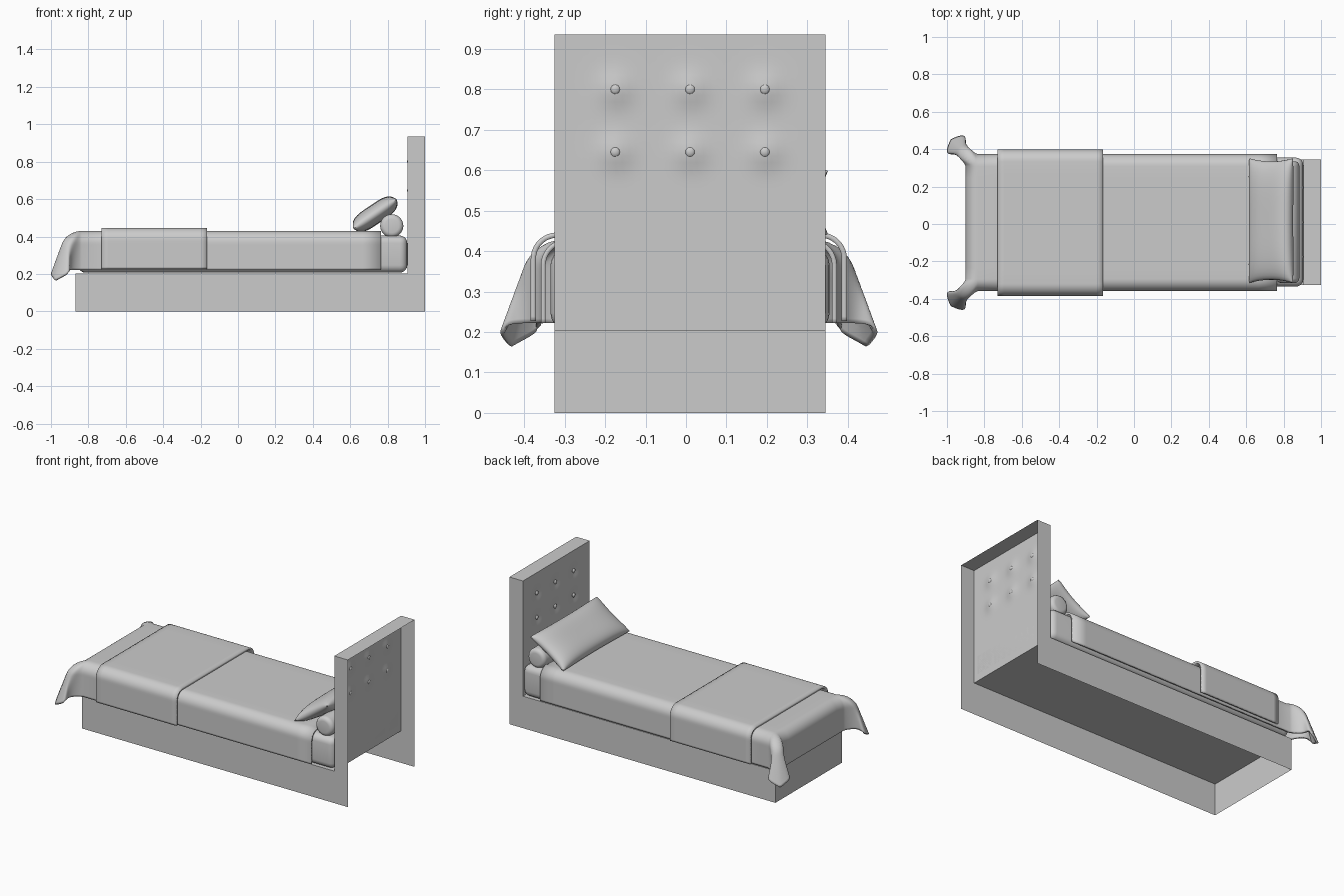
import bpy, bmesh, math
from mathutils import Vector, Matrix

if "Cube" in bpy.data.objects:
    bpy.data.objects.remove(bpy.data.objects["Cube"])

YC = 0.01  # centre line of the bed


def finish(name, bm, smooth=True):
    me = bpy.data.meshes.new(name)
    bm.to_mesh(me)
    bm.free()
    ob = bpy.data.objects.new(name, me)
    bpy.context.collection.objects.link(ob)
    if smooth:
        bpy.context.view_layer.objects.active = ob
        ob.select_set(True)
        bpy.ops.object.shade_smooth_by_angle(angle=math.radians(40))
        ob.select_set(False)
    return ob


def sheet(bm, us, vs, fn):
    """Quad grid through fn(u, v)."""
    g = [[bm.verts.new(fn(u, v)) for v in vs] for u in us]
    for i in range(len(us) - 1):
        for j in range(len(vs) - 1):
            bm.faces.new((g[i][j], g[i + 1][j], g[i + 1][j + 1], g[i][j + 1]))


def span(a, b, n):
    return [a + (b - a) * i / n for i in range(n + 1)]


# Hollow bed frame: L-shaped sides, open underneath and behind
bm = bmesh.new()
strip = [(-0.87, 0), (-0.87, 0.203), (0.905, 0.203), (0.905, 0.935), (1, 0.935)]
rails = []
for y in (YC - 0.335, YC + 0.335):
    side = [bm.verts.new((x, y, z)) for x, z in strip + [(1, 0)]]
    rails.append(side)
    bm.faces.new(side if y > YC else side[::-1])
for k in (0, 1, 3):  # foot panel, deck, headboard top
    bm.faces.new((rails[0][k], rails[0][k + 1], rails[1][k + 1], rails[1][k]))
finish("bed_frame", bm, False)

# Tufted headboard front with buttons
tufts = [(YC + dy, z) for dy in (-0.185, 0, 0.185) for z in (0.645, 0.80)]


def tufted(y, z):
    d = sum(math.exp(-((y - a) ** 2 + (z - b) ** 2) / 0.0016) for a, b in tufts)
    return (0.905 + 0.012 * d, y, z)


bm = bmesh.new()
sheet(bm, span(YC + 0.335, YC - 0.335, 40), span(0.203, 0.935, 44),
      lambda y, z: tufted(y, z))
bmesh.ops.recalc_face_normals(bm, faces=bm.faces)
if sum(f.normal.x for f in bm.faces) > 0:
    bmesh.ops.reverse_faces(bm, faces=bm.faces)
finish("headboard_panel", bm)

bm = bmesh.new()
for y, z in tufts:
    m = Matrix.Translation((0.912, y, z)) @ Matrix.Diagonal((0.6, 1, 1, 1))
    bmesh.ops.create_uvsphere(bm, u_segments=12, v_segments=8, radius=0.013, matrix=m)
finish("headboard_buttons", bm)

# Mattress
bm = bmesh.new()
bmesh.ops.create_cube(bm, size=1, matrix=Matrix.Translation((0.025, YC, 0.306))
                      @ Matrix.Diagonal((1.76, 0.69, 0.198, 1)))
bmesh.ops.bevel(bm, geom=bm.edges[:], offset=0.04, segments=5, profile=0.5,
                affect='EDGES')
finish("mattress", bm)


# Draped cloth: flat on top, rolled over the sides, optionally over the foot
def drape(name, x0, x1, half, top, hem, r, thick, over_foot):
    drop = top - hem
    length = drop + (math.pi / 2 - 1) * r

    def roll(s):  # outward travel and fall after s of overhang
        a = min(s / r, math.pi / 2)
        return r * math.sin(a), r * (1 - math.cos(a)) + max(0, s - r * math.pi / 2)

    ex, ey = (x0 + r if over_foot else x0), half - r

    def place(u, v):
        s, t = max(0, ex - u), max(0, abs(v) - ey)
        hs, ds = roll(s)
        ht, dt = roll(t)
        x, y = max(u, ex) - hs, min(abs(v), ey) + ht
        z = top - (ds ** 3 + dt ** 3) ** (1 / 3)
        small, big = min(s, t), max(s, t)
        if small > 0:  # spare cloth at the corner hangs out as a folded flap
            out = 0.08 * small / length
            lobe = 0.045 * math.sin(math.pi * (small / big) ** 1.5) * big / length
            lobe *= 1 if s > t else -1
            x -= out + lobe
            y += out - lobe
        return (x, YC - 0.003 + math.copysign(y, v), z)

    us = span(ex, x1, 16)
    if over_foot:
        us = span(ex - length, ex, 22)[:-1] + us
    vs = (span(-ey - length, -ey, 22)[:-1] + span(-ey, ey, 10)
          + span(ey, ey + length, 22)[1:])
    bm = bmesh.new()
    sheet(bm, us, vs, place)
    ob = finish(name, bm)
    mod = ob.modifiers.new("thickness", 'SOLIDIFY')
    mod.thickness, mod.offset = thick, -1
    return ob


drape("bed_cover", -0.90, 0.765, 0.366, 0.43, 0.222, 0.065, 0.012, True)
drape("throw_blanket", -0.73, -0.165, 0.391, 0.446, 0.227, 0.065, 0.013, False)

# Bolster roll
bm = bmesh.new()
bmesh.ops.create_cone(bm, cap_ends=True, segments=32, radius1=0.062, radius2=0.062,
                      depth=0.65, matrix=Matrix.Translation((0.822, YC, 0.457))
                      @ Matrix.Rotation(math.pi / 2, 4, 'X'))
rims = [e for e in bm.edges if any(len(f.verts) > 4 for f in e.link_faces)]
bmesh.ops.bevel(bm, geom=rims, offset=0.025, segments=4, profile=0.5, affect='EDGES')
finish("bolster", bm)

# Plump pillow leaning on the bolster
tilt = Matrix.Translation((0.733, YC + 0.008, 0.520)) @ Matrix.Rotation(
    math.radians(-34), 4, 'Y')
bm = bmesh.new()
steps = [math.sin(a) for a in span(-math.pi / 2, math.pi / 2, 24)]
for sign in (1, -1):
    def puff(u, v):
        x = 0.14 * u * (1 - 0.05 * (1 - v * v))
        y = 0.333 * v * (1 - 0.05 * (1 - u * u))
        z = 0.052 * (max(0, 1 - u ** 4) * max(0, 1 - v ** 4)) ** 0.45
        return tilt @ Vector((x, y, sign * z))
    sheet(bm, steps, steps, puff)
bmesh.ops.remove_doubles(bm, verts=bm.verts, dist=0.0003)
bmesh.ops.recalc_face_normals(bm, faces=bm.faces)
finish("pillow", bm)
